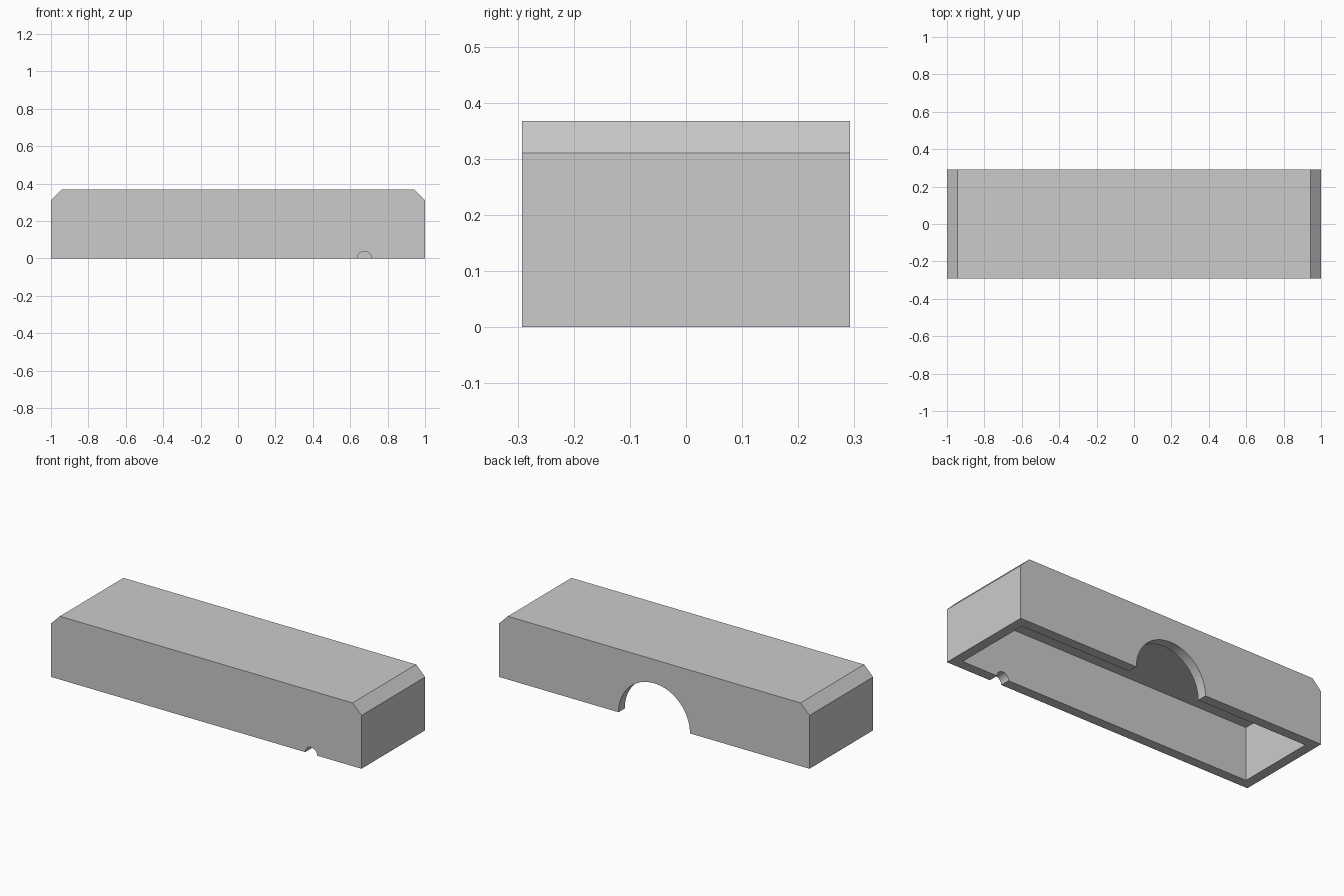
import bpy
import bmesh
import math

if "Cube" in bpy.data.objects:
    bpy.data.objects.remove(bpy.data.objects["Cube"], do_unlink=True)

HALF_LENGTH, HALF_DEPTH, HEIGHT = 1.0, 0.2925, 0.368
WALL = 0.0575
CHAMFER = 0.0575

grey = bpy.data.materials.new("light_grey")
grey.use_nodes = True
colour = (0.6, 0.6, 0.6, 1)
grey.diffuse_color = colour
grey.node_tree.nodes["Principled BSDF"].inputs["Base Color"].default_value = colour


def prism(name, profile, y0, y1):
    """Extrude an x-z outline from y0 to y1."""
    bm = bmesh.new()
    face = bm.faces.new([bm.verts.new((x, y0, z)) for x, z in profile])
    result = bmesh.ops.extrude_face_region(bm, geom=[face])
    moved = [v for v in result["geom"] if isinstance(v, bmesh.types.BMVert)]
    bmesh.ops.translate(bm, verts=moved, vec=(0, y1 - y0, 0))
    bmesh.ops.recalc_face_normals(bm, faces=bm.faces)
    mesh = bpy.data.meshes.new(name)
    bm.to_mesh(mesh)
    bm.free()
    mesh.materials.append(grey)
    obj = bpy.data.objects.new(name, mesh)
    bpy.context.collection.objects.link(obj)
    return obj


def circle(x, radius, sides):
    return [(x + radius * math.cos(2 * math.pi * i / sides),
             radius * math.sin(2 * math.pi * i / sides)) for i in range(sides)]


def cut(body, cutter):
    cutter.hide_render = True
    mod = body.modifiers.new(cutter.name, "BOOLEAN")
    mod.operation = "DIFFERENCE"
    mod.solver = "EXACT"
    mod.object = cutter
    bpy.context.view_layer.objects.active = body
    bpy.ops.object.modifier_apply(modifier=mod.name)
    bpy.data.objects.remove(cutter, do_unlink=True)


# Cover body with chamfered top ends
L, H, C = HALF_LENGTH, HEIGHT, CHAMFER
cover = prism("cover", [(-L, 0), (L, 0), (L, H - C), (L - C, H), (C - L, H), (-L, H - C)],
              -HALF_DEPTH, HALF_DEPTH)

# Hollow underside
inner_x, inner_y = L - WALL, HALF_DEPTH - WALL
cut(cover, prism("cavity", [(-inner_x, -0.1), (inner_x, -0.1), (inner_x, H - WALL),
                            (-inner_x, H - WALL)], -inner_y, inner_y))

# Large arch through the back wall
cut(cover, prism("back_arch", circle(0, 0.23, 64), 0, HALF_DEPTH + 0.1))

# Small cable notch through the front wall
cut(cover, prism("front_notch", circle(0.676, 0.038, 32), -HALF_DEPTH - 0.1, 0))

# Smooth the round cuts, keep the edges sharp
bpy.ops.object.select_all(action="DESELECT")
cover.select_set(True)
bpy.context.view_layer.objects.active = cover
bpy.ops.object.shade_smooth_by_angle(angle=math.radians(30))
